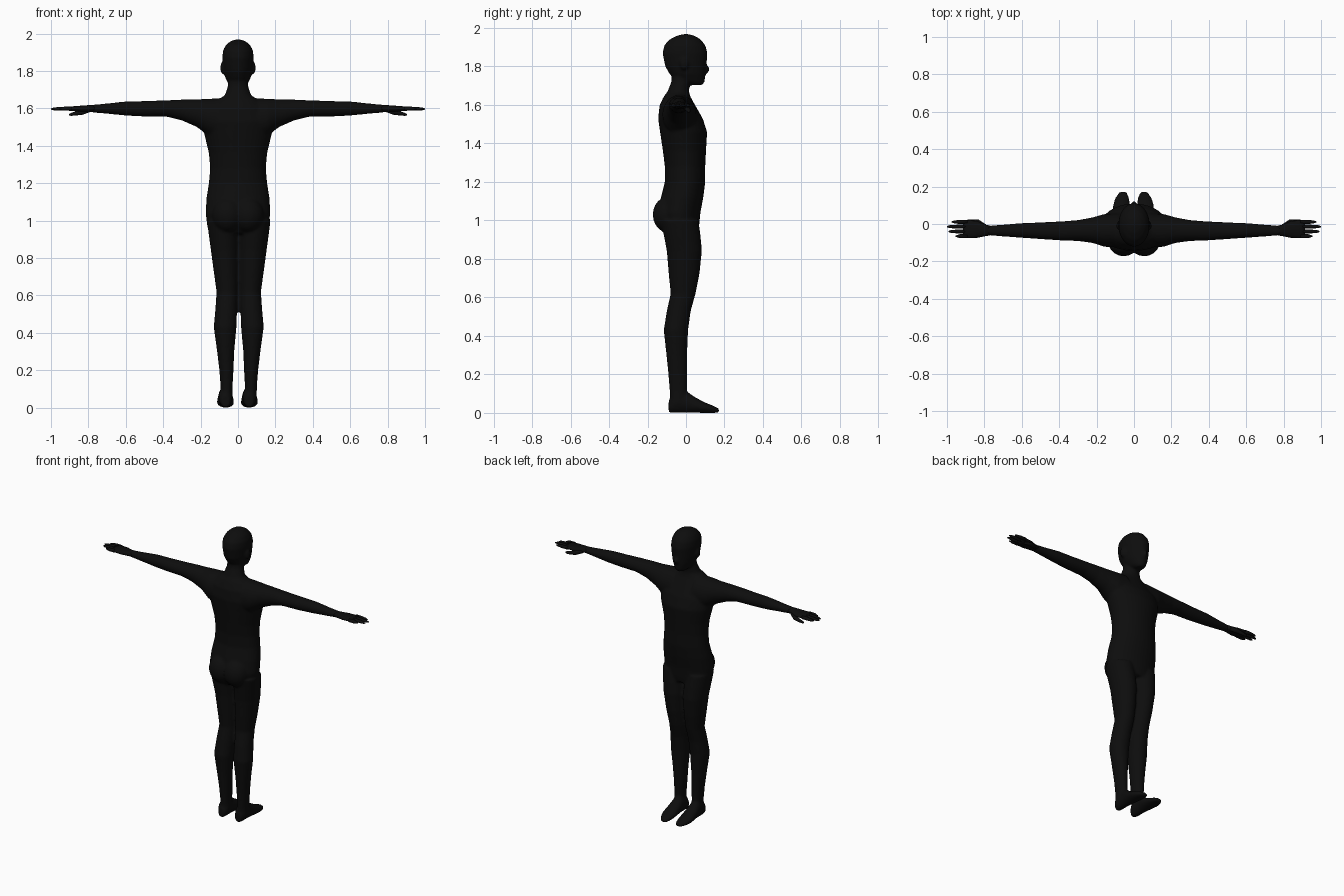
import bpy, bmesh, math
from mathutils import Vector, Matrix

black = bpy.data.materials.new("matte black")
black.diffuse_color = (0.004, 0.004, 0.004, 1)


def loft(bm, rings, n=24):
    """Closed tube through rings of (centre, half axis u, half axis v)."""
    loops = []
    for c, u, v in rings:
        c, u, v = Vector(c), Vector(u), Vector(v)
        loops.append([bm.verts.new(c + u * math.cos(2 * math.pi * i / n)
                                   + v * math.sin(2 * math.pi * i / n)) for i in range(n)])
    faces = [bm.faces.new((a[i], a[(i + 1) % n], b[(i + 1) % n], b[i]))
             for a, b in zip(loops, loops[1:]) for i in range(n)]
    faces += [bm.faces.new(loops[0]), bm.faces.new(loops[-1])]
    bmesh.ops.recalc_face_normals(bm, faces=faces)


def upright(rows, side=0, shift=0.0):
    """Rows of (z, centre x, half width, back y, front y)."""
    return [((side * cx + shift, (b + f) / 2, z), (rx, 0, 0), (0, (f - b) / 2, 0))
            for z, cx, rx, b, f in rows]


def sideways(rows, side):
    """Rows of (x, back y, front y, bottom z, top z)."""
    return [((side * x, (b + f) / 2, (lo + hi) / 2), (0, (f - b) / 2, 0), (0, 0, (hi - lo) / 2))
            for x, b, f, lo, hi in rows]


def blob(bm, centre, radii):
    m = Matrix.Translation(centre) @ Matrix.Diagonal((*radii, 1))
    bmesh.ops.create_uvsphere(bm, u_segments=20, v_segments=12, radius=1, matrix=m)


def finish(bm, name):
    for f in bm.faces:
        f.smooth = True
    me = bpy.data.meshes.new(name)
    bm.to_mesh(me)
    bm.free()
    me.materials.append(black)
    ob = bpy.data.objects.new(name, me)
    bpy.context.collection.objects.link(ob)
    return ob


body = bmesh.new()

# torso and neck
loft(body, upright([
    (.93, 0, .14, -.10, .06), (.97, 0, .165, -.13, .068), (1.04, 0, .173, -.145, .075),
    (1.12, 0, .169, -.13, .09), (1.2, 0, .156, -.11, .10), (1.28, 0, .149, -.11, .10),
    (1.36, 0, .156, -.12, .104), (1.46, 0, .18, -.135, .11), (1.53, 0, .19, -.145, .087),
    (1.6, 0, .16, -.137, .047), (1.645, 0, .11, -.115, .022), (1.67, 0, .07, -.096, .016),
    (1.72, 0, .054, -.076, .02), (1.8, 0, .05, -.07, .03)]), 32)

# head with nose
loft(body, upright([
    (1.703, 0, .024, .03, .085), (1.72, 0, .045, -.04, .096), (1.76, 0, .067, -.085, .102),
    (1.8, 0, .077, -.108, .106), (1.87, 0, .084, -.122, .112), (1.91, 0, .080, -.113, .101),
    (1.94, 0, .064, -.086, .077), (1.959, 0, .040, -.05, .047), (1.968, 0, .012, -.015, .015)]), 32)
blob(body, (0, .104, 1.785), (.014, .019, .022))

for s in (-1, 1):
    # ear, buttock
    blob(body, (s * .083, -.01, 1.815), (.012, .022, .033))
    blob(body, (s * .055, -.09, 1.03), (.085, .083, .095))
    # leg
    loft(body, upright([
        (1.0, .085, .085, -.13, .065), (.92, .08, .08, -.115, .076), (.84, .074, .075, -.10, .083),
        (.72, .067, .066, -.09, .07), (.62, .062, .057, -.08, .05), (.53, .067, .058, -.10, .025),
        (.43, .073, .061, -.116, .011), (.3, .07, .046, -.102, .006), (.2, .066, .038, -.092, .006),
        (.11, .065, .032, -.085, .006), (.05, .065, .032, -.082, .006)], s, .004))
    # foot, as rows of (y, centre x, half width, top z)
    loft(body, [((s * cx - .003, y, t / 2), (w, 0, 0), (0, 0, t / 2)) for y, cx, w, t in (
        (-.09, .063, .022, .065), (-.065, .064, .036, .105), (0, .064, .038, .115),
        (.05, .064, .044, .08), (.1, .064, .046, .054), (.14, .06, .038, .038),
        (.172, .056, .02, .022))])
    # arm
    loft(body, sideways([
        (.08, -.125, .06, 1.42, 1.655), (.16, -.122, .053, 1.455, 1.651), (.22, -.102, .036, 1.50, 1.648),
        (.3, -.091, .021, 1.535, 1.647), (.38, -.089, .015, 1.555, 1.643), (.5, -.081, .009, 1.556, 1.639),
        (.6, -.074, .005, 1.561, 1.637), (.7, -.067, -.003, 1.571, 1.626), (.79, -.06, -.01, 1.579, 1.618)], s))

body = finish(body, "body")
fuse = body.modifiers.new("fuse", 'REMESH')
fuse.mode = 'VOXEL'
fuse.voxel_size = .008
fuse.use_smooth_shade = True
relax = body.modifiers.new("relax", 'SMOOTH')
relax.factor = .5
relax.iterations = 5

for s, name in ((-1, "left_hand"), (1, "right_hand")):
    hand = bmesh.new()
    # palm
    loft(hand, sideways([
        (.76, -.059, -.011, 1.58, 1.618), (.8, -.066, -.002, 1.58, 1.617), (.84, -.074, .016, 1.58, 1.614),
        (.88, -.076, .02, 1.585, 1.611), (.915, -.073, .018, 1.588, 1.608)], s), 16)
    # fingers
    for y, tip in ((.011, .975), (-.014, 1.0), (-.040, .992), (-.065, .955)):
        loft(hand, sideways([(x, y - r, y + r, z - r, z + r) for x, r, z in (
            (.89, .011, 1.598), (.93, .011, 1.598), (tip - .015, .008, 1.597), (tip, .003, 1.596))], s), 10)
    # thumb
    loft(hand, [((s * x, y, z), (0, r, 0), (0, 0, r)) for x, y, z, r in (
        (.79, -.015, 1.592, .012), (.83, .008, 1.58, .015), (.87, .014, 1.572, .011),
        (.895, .014, 1.567, .008), (.903, .014, 1.566, .003))], 10)
    finish(hand, name)
